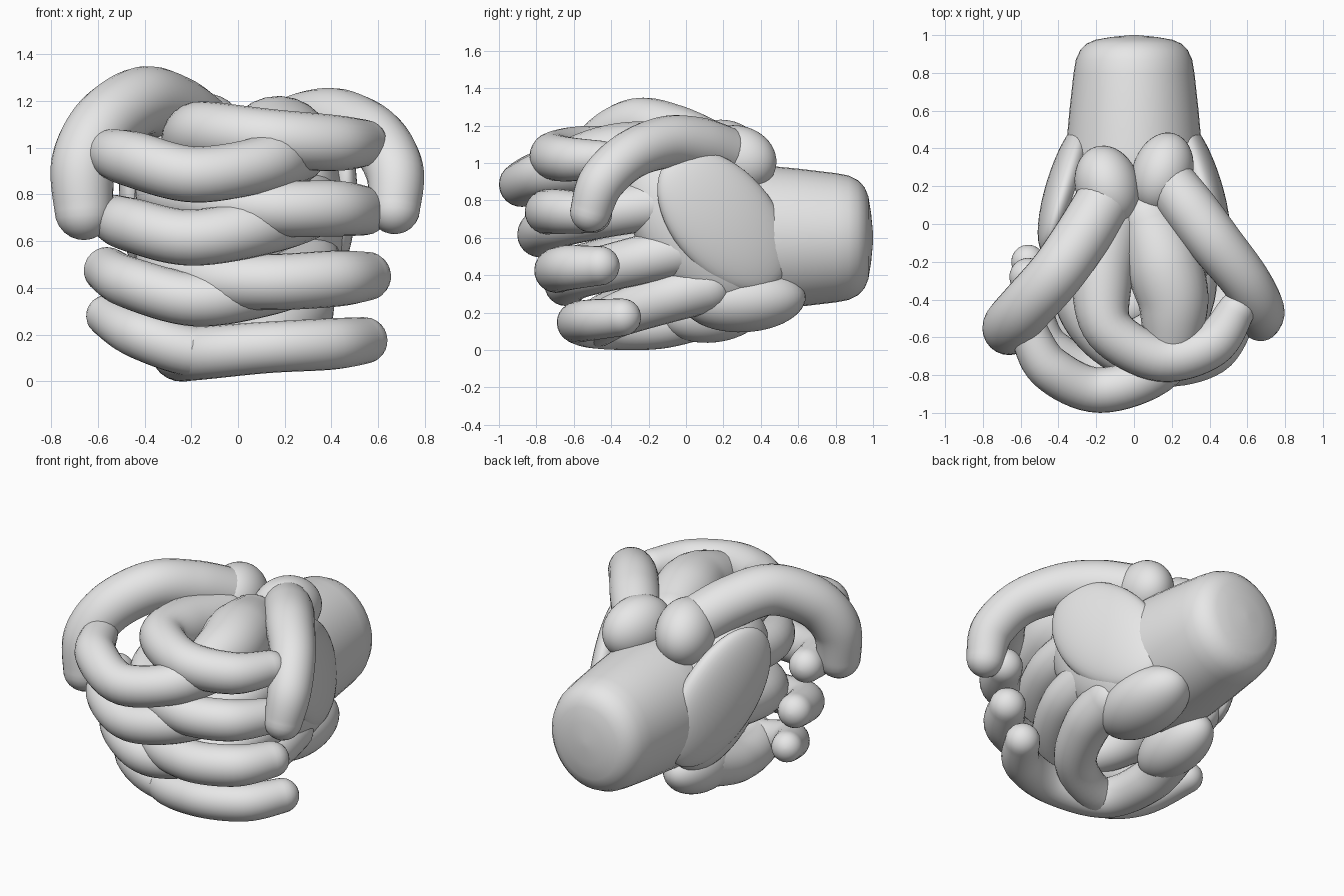
import bpy, bmesh, math
from mathutils import Vector, Matrix, Euler

cube = bpy.data.objects.get("Cube")
if cube:
    bpy.data.objects.remove(cube, do_unlink=True)

grey = bpy.data.materials.new("plain_grey")
grey.use_nodes = True
grey.diffuse_color = (0.8, 0.8, 0.8, 1)
grey.node_tree.nodes["Principled BSDF"].inputs["Base Color"].default_value = (0.8, 0.8, 0.8, 1)


def finish(name, bm):
    mesh = bpy.data.meshes.new(name)
    bmesh.ops.recalc_face_normals(bm, faces=bm.faces)
    for f in bm.faces:
        f.smooth = True
    bm.to_mesh(mesh)
    bm.free()
    mesh.materials.append(grey)
    obj = bpy.data.objects.new(name, mesh)
    bpy.context.collection.objects.link(obj)
    return obj


def loft(name, rings):
    """Skin a list of equal vertex rings and close both ends."""
    bm = bmesh.new()
    loops = [[bm.verts.new(p) for p in ring] for ring in rings]
    n = len(loops[0])
    for a, b in zip(loops, loops[1:]):
        for i in range(n):
            j = (i + 1) % n
            bm.faces.new((a[i], a[j], b[j], b[i]))
    bm.faces.new(loops[0])
    bm.faces.new(loops[-1])
    return finish(name, bm)


def spline(pts, t):
    """Catmull-Rom point on a list of (x, y, z, radius)."""
    last = len(pts) - 1
    k = min(int(t), last - 1)
    u = t - k
    p0, p1, p2, p3 = (Vector(pts[min(max(k + i, 0), last)]) for i in (-1, 0, 1, 2))
    return 0.5 * (2 * p1 + (p2 - p0) * u + (2 * p0 - 5 * p1 + 4 * p2 - p3) * u ** 2
                  + (3 * p1 - p0 - 3 * p2 + p3) * u ** 3)


def tube(name, pts, sides=24, steps=8):
    """Round-ended tapered tube through the points."""
    count = (len(pts) - 1) * steps
    path = [spline(pts, i / steps) for i in range(count + 1)]
    mids = [(p.to_3d(), p[3]) for p in path]
    start = (mids[0][0] - mids[1][0]).normalized()
    end = (mids[-1][0] - mids[-2][0]).normalized()
    angles = [math.radians(a) for a in (15, 30, 45, 60, 75, 87)]

    def cap(mid, d):
        return [(mid[0] + d * mid[1] * math.sin(a), mid[1] * math.cos(a)) for a in angles]
    mids = cap(mids[0], start)[::-1] + mids + cap(mids[-1], end)
    rings = []
    normal = start.orthogonal().normalized()
    for i, (p, r) in enumerate(mids):
        d = (mids[min(i + 1, len(mids) - 1)][0] - mids[max(i - 1, 0)][0]).normalized()
        normal = (normal - d * normal.dot(d)).normalized()
        side = d.cross(normal)
        turns = [2 * math.pi * k / sides for k in range(sides)]
        rings.append([p + r * (normal * math.cos(a) + side * math.sin(a)) for a in turns])
    return loft(name, rings)


def ellipsoid(name, centre, radii, tilt=0, turn=0):
    bm = bmesh.new()
    m = (Matrix.Translation(centre) @ Euler((tilt, 0, turn)).to_matrix().to_4x4()
         @ Matrix.Diagonal((*radii, 1)))
    bmesh.ops.create_uvsphere(bm, u_segments=40, v_segments=24, radius=1, matrix=m)
    return finish(name, bm)


# Shared wrist with a softly rounded cut end
profile = [(-0.05, 0.12), (0.05, 0.3), (0.2, 0.37), (0.4, 0.36), (0.6, 0.342), (0.8, 0.32),
           (0.87, 0.308), (0.92, 0.285), (0.955, 0.25), (0.975, 0.205), (0.99, 0.12), (1.0, 0.02)]
rings = []
for y, r in profile:
    rings.append([(r * math.cos(a), y, 0.6 + 1.08 * r * math.sin(a))
                  for a in (2 * math.pi * k / 40 for k in range(40))])
loft("wrist", rings)

# Palms and backs of the hands
for side, s in (("left", 1), ("right", -1)):
    ellipsoid(side + "_palm", (0.27 * s, 0.07, 0.66), (0.19, 0.32, 0.49), 0.7, 0.08 * s)
    ellipsoid(side + "_hand_back", (0.365 * s, 0.2, 0.69), (0.1, 0.28, 0.45), 0.75, 0.3 * s)

# Heels of the hands and thumb roots
ellipsoid("left_heel", (0.18, 0.31, 0.27), (0.2, 0.33, 0.175), 0.05)
ellipsoid("right_heel", (-0.19, 0.14, 0.2), (0.16, 0.28, 0.16), 0.1)
ellipsoid("left_thumb_root", (0.15, 0.27, 1.02), (0.16, 0.22, 0.18), -0.2, -0.3)
ellipsoid("right_thumb_root", (-0.14, 0.2, 1.04), (0.17, 0.22, 0.19), -0.2, 0.3)

# Thumbs arching over the outside
tube("left_thumb", [(0.2, 0.2, 1.06, 0.14), (0.31, 0.06, 1.1, 0.145), (0.44, -0.11, 1.11, 0.14),
                    (0.59, -0.3, 1.04, 0.13), (0.67, -0.45, 0.9, 0.125),
                    (0.67, -0.51, 0.74, 0.11)])
tube("right_thumb", [(-0.16, 0.12, 1.08, 0.15), (-0.27, -0.06, 1.16, 0.15),
                     (-0.41, -0.26, 1.2, 0.147), (-0.57, -0.44, 1.1, 0.145),
                     (-0.66, -0.54, 0.93, 0.14), (-0.66, -0.57, 0.73, 0.125)])

# Interlocked fingers: each runs from its palm round the front to the far side
left_fingers = {
    "index": [(0.08, 0.02, 1.0, 0.16), (0.16, -0.22, 1.02, 0.2), (0.21, -0.46, 1.01, 0.18),
              (0.14, -0.76, 0.94, 0.125), (-0.18, -0.88, 0.885, 0.12),
              (-0.45, -0.76, 0.95, 0.12), (-0.56, -0.56, 0.98, 0.1)],
    "middle": [(0.28, 0.0, 0.8, 0.14), (0.3, -0.38, 0.74, 0.13), (0.12, -0.7, 0.67, 0.125),
               (-0.2, -0.78, 0.615, 0.12), (-0.46, -0.65, 0.67, 0.115),
               (-0.54, -0.42, 0.7, 0.1)],
    "ring": [(0.28, 0.1, 0.56, 0.14), (0.3, -0.25, 0.48, 0.13), (0.12, -0.56, 0.4, 0.12),
             (-0.18, -0.64, 0.35, 0.115), (-0.46, -0.52, 0.42, 0.11),
             (-0.56, -0.28, 0.475, 0.1)],
    "little": [(0.27, 0.12, 0.34, 0.14), (0.26, -0.1, 0.28, 0.135), (0.13, -0.36, 0.19, 0.12),
               (-0.15, -0.48, 0.125, 0.11), (-0.42, -0.43, 0.2, 0.105),
               (-0.56, -0.2, 0.28, 0.09)]}
right_fingers = {
    "index": [(-0.12, 0.0, 0.98, 0.17), (-0.17, -0.3, 1.03, 0.16), (-0.13, -0.56, 1.065, 0.132),
              (0.14, -0.71, 1.04, 0.125), (0.41, -0.64, 1.02, 0.12), (0.54, -0.46, 1.02, 0.1)],
    "middle": [(-0.28, 0.0, 0.82, 0.14), (-0.3, -0.38, 0.8, 0.13), (-0.14, -0.63, 0.77, 0.12),
               (0.14, -0.74, 0.74, 0.12), (0.41, -0.68, 0.74, 0.12), (0.54, -0.5, 0.73, 0.105)],
    "ring": [(-0.28, 0.1, 0.55, 0.14), (-0.3, -0.3, 0.5, 0.13), (-0.14, -0.58, 0.44, 0.12),
             (0.14, -0.69, 0.425, 0.12), (0.42, -0.63, 0.44, 0.12), (0.55, -0.46, 0.45, 0.105)],
    "little": [(-0.22, 0.12, 0.2, 0.13), (-0.25, -0.15, 0.13, 0.125), (-0.18, -0.46, 0.12, 0.115),
               (0.12, -0.58, 0.145, 0.11), (0.4, -0.51, 0.16, 0.11), (0.54, -0.34, 0.175, 0.1)]}
for side, fingers in (("left", left_fingers), ("right", right_fingers)):
    for finger, pts in fingers.items():
        tube(side + "_" + finger + "_finger", pts)
